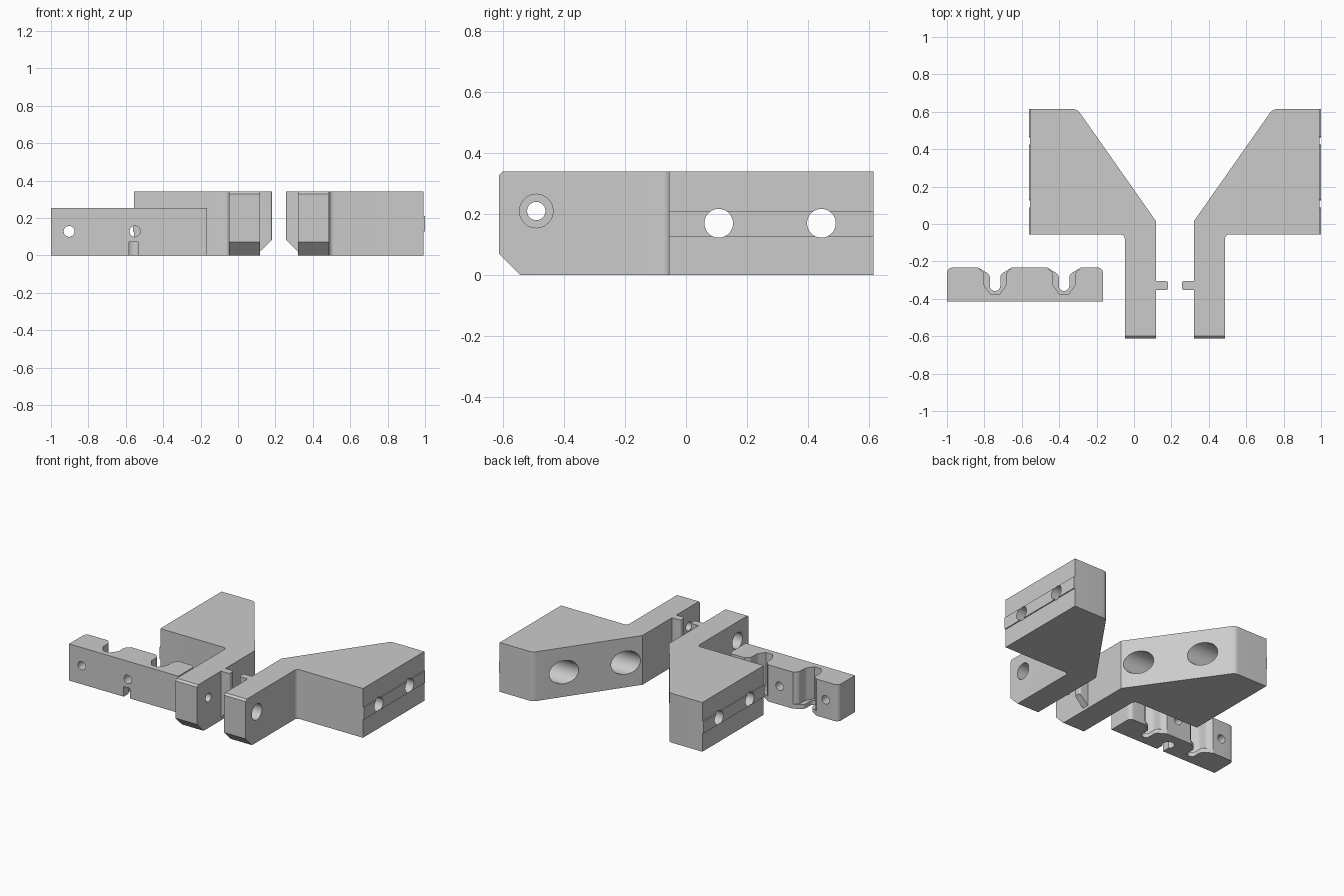
import bpy, bmesh, math
from mathutils import Vector

if "Cube" in bpy.data.objects:
    bpy.data.objects.remove(bpy.data.objects["Cube"])

grey = bpy.data.materials.new("plain grey")
grey.diffuse_color = (0.6, 0.6, 0.6, 1)
grey.use_nodes = True
grey.node_tree.nodes["Principled BSDF"].inputs["Base Color"].default_value = grey.diffuse_color


def rounded(points, steps=6):
    """Profile from (a, b) or (a, b, radius) corners."""
    out = []
    n = len(points)
    for i, p in enumerate(points):
        c = Vector(p[:2])
        if len(p) < 3:
            out.append(c)
            continue
        u = (Vector(points[i - 1][:2]) - c).normalized()
        v = (Vector(points[(i + 1) % n][:2]) - c).normalized()
        half = u.angle(v) / 2
        r = p[2]
        t = r / math.tan(half)
        centre = c + (u + v).normalized() * r / math.sin(half)
        d0, d1 = c + u * t - centre, c + v * t - centre
        sweep = d0.angle_signed(d1)
        for k in range(steps + 1):
            a = -sweep * k / steps
            out.append(centre + Vector((d0.x * math.cos(a) - d0.y * math.sin(a),
                                        d0.x * math.sin(a) + d0.y * math.cos(a))))
    return out


def prism(name, profile, axis, lo, hi):
    """Extrude a 2D profile along an axis; the profile uses the other two in order."""
    def place(p, h):
        return {"x": (h, p[0], p[1]), "y": (p[0], h, p[1]), "z": (p[0], p[1], h)}[axis]
    bm = bmesh.new()
    bottom = [bm.verts.new(place(p, lo)) for p in profile]
    top = [bm.verts.new(place(p, hi)) for p in profile]
    bm.faces.new(bottom)
    bm.faces.new(top)
    n = len(profile)
    for i in range(n):
        j = (i + 1) % n
        bm.faces.new((bottom[i], bottom[j], top[j], top[i]))
    bmesh.ops.recalc_face_normals(bm, faces=bm.faces)
    me = bpy.data.meshes.new(name)
    bm.to_mesh(me)
    bm.free()
    me.materials.append(grey)
    ob = bpy.data.objects.new(name, me)
    bpy.context.collection.objects.link(ob)
    return ob


def circle(a, b, r, n=40):
    return [(a + r * math.cos(2 * math.pi * i / n), b + r * math.sin(2 * math.pi * i / n))
            for i in range(n)]


def box(a0, b0, a1, b1):
    return [(a0, b0), (a1, b0), (a1, b1), (a0, b1)]


def carve(ob, cutters):
    """Subtract every cutter in turn, then smooth the curved faces."""
    for c in cutters:
        c.hide_render = True
        m = ob.modifiers.new("cut", "BOOLEAN")
        m.operation, m.solver, m.object = "DIFFERENCE", "EXACT", c
        bpy.context.view_layer.objects.active = ob
        bpy.ops.object.modifier_apply(modifier=m.name)
        bpy.data.objects.remove(c)
    bpy.ops.object.select_all(action="DESELECT")
    ob.select_set(True)
    bpy.context.view_layer.objects.active = ob
    bpy.ops.object.shade_smooth_by_angle(angle=math.radians(30))


MID, H = 0.219, 0.34


def bracket(name, s):
    def X(u):
        return MID + s * u

    def span(u0, u1):
        return sorted((X(u0), X(u1)))

    # arm, small inner tab, wedge-shaped wing and outer rail in one outline
    outline = rounded([(0.102, -0.612), (0.268, -0.612), (0.268, -0.055, 0.025),
                       (0.781, -0.055), (0.781, 0.614), (0.522, 0.614, 0.045),
                       (0.102, 0.016), (0.102, -0.305), (0.037, -0.305, 0.012),
                       (0.037, -0.353, 0.012), (0.102, -0.353)])
    ob = prism(name, [(X(p[0]), p[1]) for p in outline], "z", 0, H)
    lo, hi = span(0.08, 0.29)
    cuts = [
        # chamfer under the arm tip, small bevel over it
        prism("c", [(-0.7, -0.1), (-0.442, -0.1), (-0.612, 0.07), (-0.7, 0.158)], "x", lo, hi),
        prism("c", [(-0.7, 0.239), (-0.5, 0.439), (-0.7, 0.439)], "x", lo, hi),
        # slanted underside of the tab
        prism("c", [(X(u), z) for u, z in
                    ((0.102, -0.1), (0.102, 0.02), (0.02, 0.1), (0.02, -0.1))],
              "y", -0.37, -0.29),
        # clearance above and below the rail
        prism("c", box(-0.2, -0.1, 0.8, 0.127), "x", *span(0.774, 0.9)),
        prism("c", box(-0.2, 0.21, 0.8, 0.5), "x", *span(0.774, 0.9)),
        # arm bolt hole with outer counterbore
        prism("c", circle(-0.49, 0.21, 0.03), "x", *span(0.05, 0.4)),
        prism("c", circle(-0.49, 0.21, 0.055), "x", *span(0.18, 0.4)),
    ]
    # wing bolt holes with counterbores from the sloping side
    for y in (0.107, 0.443):
        cuts.append(prism("c", circle(y, 0.17, 0.047), "x", *span(0.0, 0.9)))
        cuts.append(prism("c", circle(y, 0.17, 0.08), "x", *span(0.0, 0.64)))
    carve(ob, cuts)


bracket("right_bracket", 1)
bracket("left_bracket", -1)

# holder bar with two wire notches
bar = prism("holder_bar", rounded([(-1, -0.415), (-0.165, -0.415),
                                   (-0.165, -0.233, 0.03), (-1, -0.233, 0.03)]), "z", 0, 0.253)
cuts = []
for x in (-0.743, -0.374):
    # wide notch with flared mouth, leaving a thin lip at the bottom
    wide = rounded([(x - 0.09, -0.2), (x - 0.09, -0.233), (x - 0.06, -0.26, 0.03),
                    (x - 0.06, -0.325, 0.04), (x - 0.025, -0.375), (x + 0.025, -0.375),
                    (x + 0.06, -0.325, 0.04), (x + 0.06, -0.26, 0.03),
                    (x + 0.09, -0.233), (x + 0.09, -0.2)])
    cuts.append(prism("c", wide, "z", 0.03, 0.4))
    # narrow slot through the lip
    slot = rounded([(x - 0.09, -0.2), (x - 0.09, -0.233), (x - 0.028, -0.27, 0.03),
                    (x - 0.028, -0.358, 0.027), (x + 0.028, -0.358, 0.027),
                    (x + 0.028, -0.27, 0.03), (x + 0.09, -0.233), (x + 0.09, -0.2)])
    cuts.append(prism("c", slot, "z", -0.1, 0.1))
# screw holes
for x in (-0.903, -0.551):
    cuts.append(prism("c", circle(x, 0.128, 0.029), "y", -0.6, 0))
# pocket under the front edge with a round end
cuts.append(prism("c", box(-0.583, -0.5, -0.535, -0.34), "z", -0.1, 0.07))
cuts.append(prism("c", circle(-0.559, -0.335, 0.038), "z", -0.1, 0.07))
carve(bar, cuts)
